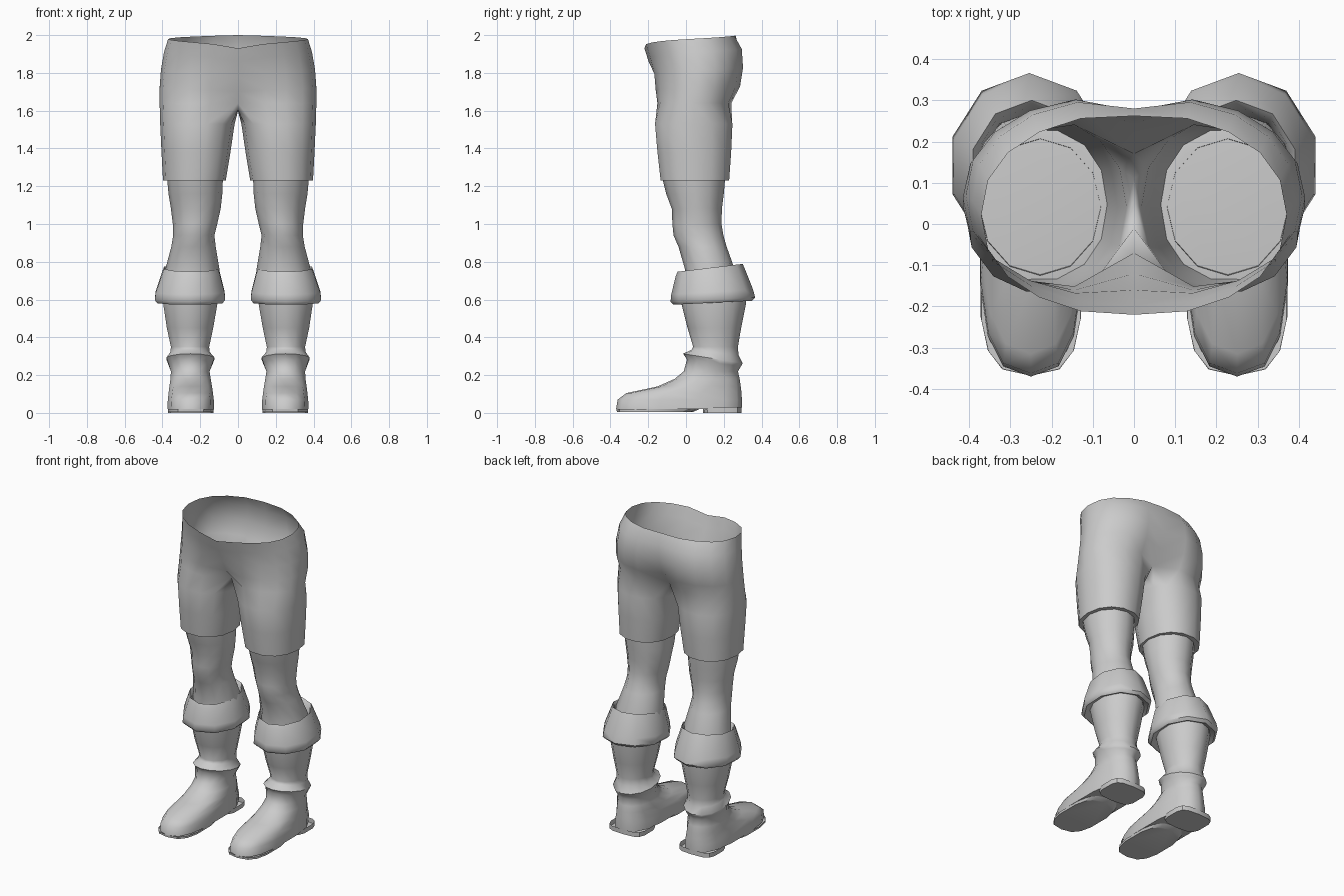
import bpy, bmesh, math

if "Cube" in bpy.data.objects:
    bpy.data.objects.remove(bpy.data.objects["Cube"])

cloth = bpy.data.materials.new("plain grey")
cloth.diffuse_color = (0.6, 0.6, 0.6, 1)
cloth.use_nodes = True
cloth.node_tree.nodes["Principled BSDF"].inputs["Base Color"].default_value = cloth.diffuse_color


def spow(v, p):
    return math.copysign(abs(v) ** p, v)


def ring_point(a, x0, x1, y0, y1, p=1.0):
    """Point on a rounded outline; angle 0 is the front, 90 degrees the outer side."""
    return ((x0 + x1) / 2 + (x1 - x0) / 2 * spow(math.sin(a), p),
            (y0 + y1) / 2 - (y1 - y0) / 2 * spow(math.cos(a), p))


def finish(name, bm, angle=50):
    """Turn the bmesh into a smooth object mirrored to the other leg."""
    bmesh.ops.recalc_face_normals(bm, faces=bm.faces)
    me = bpy.data.meshes.new(name)
    bm.to_mesh(me)
    bm.free()
    ob = bpy.data.objects.new(name, me)
    bpy.context.collection.objects.link(ob)
    me.materials.append(cloth)
    bpy.ops.object.select_all(action='DESELECT')
    ob.select_set(True)
    bpy.context.view_layer.objects.active = ob
    bpy.ops.object.shade_smooth_by_angle(angle=math.radians(angle))
    mod = ob.modifiers.new("mirror", 'MIRROR')
    mod.use_clip = True
    mod.merge_threshold = 0.002


def bridge(bm, a, b, closed=True):
    n = len(a)
    for i in range(n if closed else n - 1):
        j = (i + 1) % n
        bm.faces.new((a[i], a[j], b[j], b[i]))


def loft(name, rows, sides, cap_top=False, cap_bottom=False, angle=50):
    """Rows: z, x0, x1, y0, y1, corner power, slope of z along y."""
    bm = bmesh.new()
    rings = []
    for z, x0, x1, y0, y1, p, slope in rows:
        ring = []
        for i in range(sides):
            x, y = ring_point(2 * math.pi * i / sides, x0, x1, y0, y1, p)
            ring.append(bm.verts.new((x, y, z + slope * (y - (y0 + y1) / 2))))
        rings.append(ring)
    for a, b in zip(rings, rings[1:]):
        bridge(bm, a, b)
    if cap_top:
        bm.faces.new(rings[0])
    if cap_bottom:
        bm.faces.new(rings[-1])
    finish(name, bm, angle)


# Breeches: open half-shell for the hips, closed tube for the thigh
def breeches():
    bm = bmesh.new()
    outer, inner = 11, 3
    hips = [  # z front, z back, half width, front, back, centre front, centre back
        (1.93, 2.00, .37, -.22, .265, -.22, .262),
        (1.86, 1.93, .392, -.198, .31, -.198, .28),
        (1.78, 1.83, .408, -.18, .318, -.16, .275),
        (1.70, 1.73, .415, -.178, .305, -.12, .24),
        (1.64, 1.64, .415, -.175, .262, -.07, .17)]
    rings = []
    for zf, zb, hw, yf, yb, cf, cb in hips:
        ring = []
        for i in range(outer):
            s = i / (outer - 1)
            x, y = ring_point(math.pi * s, -hw, hw, yf, yb, .9)
            if i in (0, outer - 1):
                x = 0
            w = max(0, 1 - x / .2) ** 1.5
            y += ((cf if s < .5 else cb) - y) * w
            ring.append(bm.verts.new((x, y, zf + (zb - zf) * s ** .5)))
        rings.append(ring)
    for a, b in zip(rings, rings[1:]):
        bridge(bm, a, b, False)
    # Crotch seam closes the last hip ring
    prev = rings[-1] + [bm.verts.new((0, y, z)) for y, z in
                        ((.11, 1.605), (.05, 1.597), (-.01, 1.605))]
    thigh = [(1.53, .018, .412, -.168, .25), (1.38, .04, .405, -.155, .243),
             (1.23, .065, .397, -.138, .232), (1.232, .08, .375, -.12, .215)]
    spread = .7
    angles = [-spread + (math.pi + 2 * spread) * i / (outer - 1) for i in range(outer)]
    angles += [math.pi + spread + (math.pi - 2 * spread) * (k + 1) / (inner + 1)
               for k in range(inner)]
    for z, *box in thigh:
        ring = [bm.verts.new((*ring_point(a, *box, .92), z)) for a in angles]
        bridge(bm, prev, ring)
        prev = ring
    bm.faces.new(prev)
    finish("breeches", bm)


breeches()

# Stockinged knee and calf
loft("lower_leg", [
    (1.24, .08, .375, -.125, .207, 1, 0),
    (1.16, .083, .368, -.105, .20, 1, 0),
    (1.08, .092, .355, -.075, .19, 1, 0),
    (1.00, .11, .345, -.072, .188, 1, 0),
    (.94, .125, .343, -.066, .198, 1, 0),
    (.88, .118, .353, -.04, .215, 1, 0),
    (.76, .098, .385, -.005, .258, 1, 0),
    (.68, .10, .385, -.01, .27, 1, 0)], 12)

# Turned-down boot cuff
loft("boot_cuff", [
    (.70, .115, .38, -.01, .27, 1, .12),
    (.755, .105, .39, -.03, .285, 1, .12),
    (.768, .098, .398, -.045, .30, 1, .12),
    (.745, .09, .408, -.055, .31, 1, .12),
    (.64, .062, .445, -.078, .355, 1, .06),
    (.60, .058, .45, -.082, .366, 1, .05),
    (.583, .075, .435, -.065, .35, 1, .05),
    (.60, .11, .40, -.025, .315, 1, .05)], 10)

# Boot: shaft, ankle fold and foot in one skin
loft("boot", [
    (.66, .10, .40, -.03, .32, 1, 0),
    (.58, .105, .40, -.025, .318, 1, 0),
    (.45, .128, .38, .008, .292, 1, 0),
    (.35, .15, .358, .038, .275, 1, 0),
    (.32, .148, .36, .03, .278, 1, -.12),
    (.288, .122, .382, -.015, .30, 1, -.16),
    (.265, .13, .374, .005, .292, 1, -.12),
    (.22, .148, .358, -.012, .275, 1, 0),
    (.18, .142, .36, -.06, .284, .95, 0),
    (.14, .135, .366, -.15, .29, .9, 0),
    (.105, .13, .37, -.315, .294, .82, 0),
    (.07, .126, .374, -.362, .296, .75, 0),
    (.02, .124, .376, -.37, .295, .75, 0)], 14, cap_bottom=True)

# Thin front sole and heel plate
loft("sole", [
    (.02, .126, .374, -.368, .07, .7, 0),
    (.006, .128, .372, -.366, .04, .7, 0)], 14, cap_bottom=True, angle=30)
loft("heel", [
    (.03, .127, .373, .088, .295, .55, 0),
    (0, .128, .372, .09, .295, .55, 0)], 14, cap_bottom=True, angle=30)
